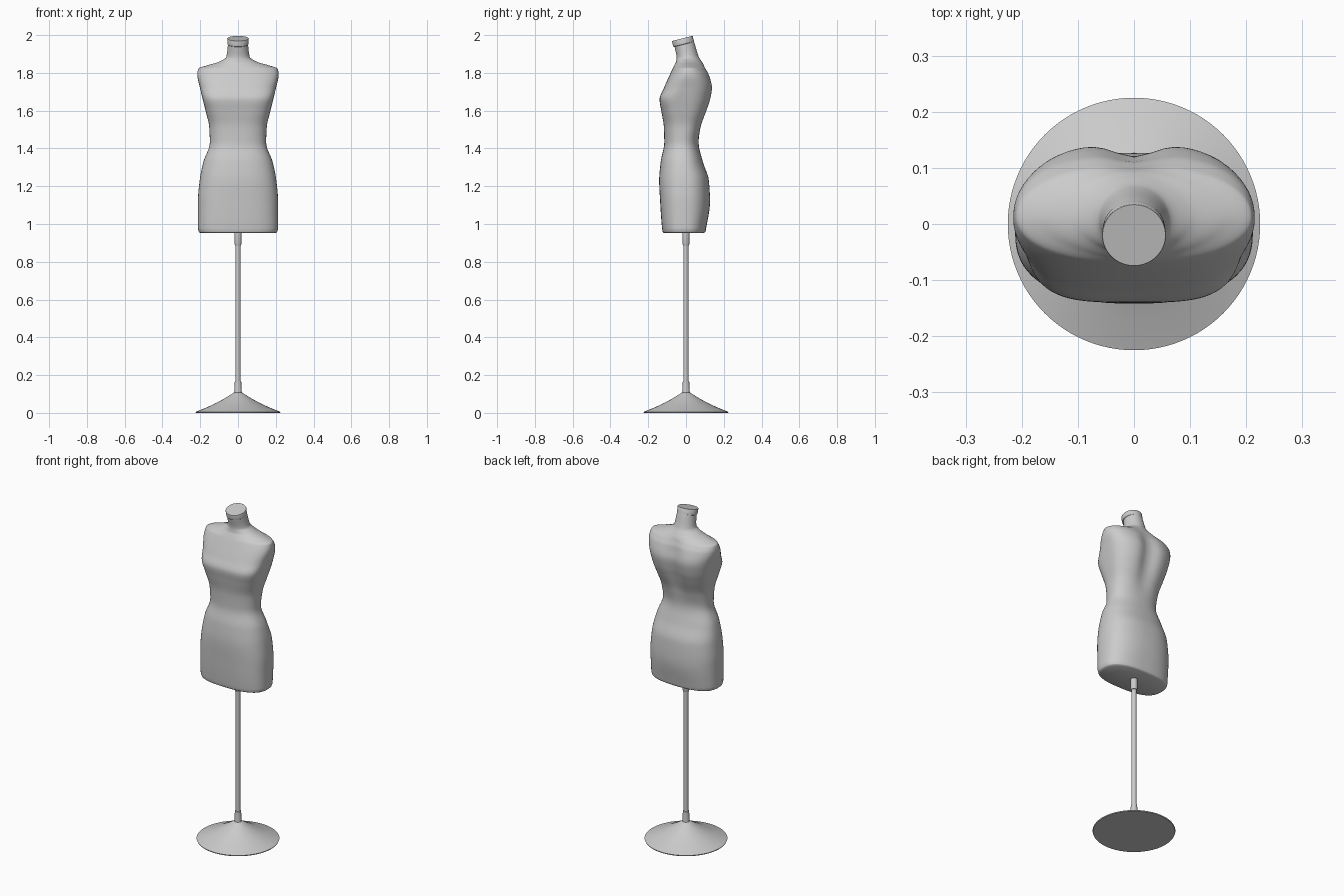
import bpy, bmesh, math
from mathutils import Vector

if "Cube" in bpy.data.objects:
    bpy.data.objects.remove(bpy.data.objects["Cube"])

SEG = 72


def make_object(name, bm, angle=40):
    bmesh.ops.recalc_face_normals(bm, faces=bm.faces)
    mesh = bpy.data.meshes.new(name)
    bm.to_mesh(mesh)
    bm.free()
    obj = bpy.data.objects.new(name, mesh)
    bpy.context.collection.objects.link(obj)
    bpy.ops.object.select_all(action='DESELECT')
    bpy.context.view_layer.objects.active = obj
    obj.select_set(True)
    bpy.ops.object.shade_smooth_by_angle(angle=math.radians(angle))
    return obj


def loft(name, rings, angle=40):
    bm = bmesh.new()
    loops = [[bm.verts.new(p) for p in ring] for ring in rings]
    n = len(rings[0])
    for a, b in zip(loops, loops[1:]):
        for i in range(n):
            j = (i + 1) % n
            bm.faces.new((a[i], a[j], b[j], b[i]))
    bm.faces.new(loops[0][::-1])
    bm.faces.new(loops[-1])
    return make_object(name, bm, angle)


def circle(r, z, n=SEG):
    return [Vector((r * math.cos(2 * math.pi * i / n), r * math.sin(2 * math.pi * i / n), z))
            for i in range(n)]


def turned(name, profile, n=SEG, angle=40):
    return loft(name, [circle(r, z, n) for r, z in profile], angle)


def smoothstep(a, b, x):
    t = min(max((x - a) / (b - a), 0), 1)
    return t * t * (3 - 2 * t)


# Torso sections: z, half width, front y, back y, widest y, front and back squareness
SECTIONS = [
    (0.952, 0.198, -0.116, 0.094, -0.010, 2.7, 2.5),
    (0.958, 0.207, -0.123, 0.102, -0.010, 2.7, 2.5),
    (0.980, 0.212, -0.127, 0.107, -0.010, 2.7, 2.5),
    (1.120, 0.212, -0.137, 0.127, -0.010, 2.6, 2.4),
    (1.230, 0.203, -0.142, 0.121, -0.010, 2.5, 2.4),
    (1.330, 0.183, -0.134, 0.089, -0.015, 2.4, 2.3),
    (1.430, 0.149, -0.115, 0.067, -0.020, 2.4, 2.3),
    (1.510, 0.152, -0.117, 0.082, -0.015, 2.6, 2.4),
    (1.600, 0.172, -0.131, 0.116, -0.005, 3.2, 2.5),
    (1.660, 0.187, -0.140, 0.135, 0.000, 3.6, 2.6),
    (1.720, 0.201, -0.117, 0.144, 0.005, 3.0, 2.6),
    (1.790, 0.215, -0.086, 0.126, 0.010, 2.4, 2.4),
    (1.822, 0.210, -0.071, 0.108, 0.012, 2.1, 2.1),
    (1.840, 0.163, -0.062, 0.098, 0.012, 1.8, 1.8),
    (1.858, 0.102, -0.053, 0.085, 0.010, 1.9, 1.9),
    (1.885, 0.062, -0.050, 0.066, 0.006, 2.0, 2.0),
    (1.960, 0.052, -0.062, 0.040, -0.011, 2.0, 2.0),
]


def spline(rows, steps):
    out = []
    for i in range(len(rows) - 1):
        p0, p1, p2 = rows[max(i - 1, 0)], rows[i], rows[i + 1]
        p3 = rows[min(i + 2, len(rows) - 1)]
        h0, h1, h2 = max(p1[0] - p0[0], 1e-6), p2[0] - p1[0], max(p3[0] - p2[0], 1e-6)
        for s in range(steps):
            t = s / steps
            row = [p1[0] + t * h1]
            for a, b, c, d in list(zip(p0, p1, p2, p3))[1:]:
                k = (c - b) / h1
                ka = (b - a) / h0 if i > 0 else k
                kb = (d - c) / h2 if i < len(rows) - 2 else k
                # harmonic slopes avoid overshoot
                m1 = 2 * ka * k / (ka + k) if ka * k > 0 else 0
                m2 = 2 * kb * k / (kb + k) if kb * k > 0 else 0
                row.append((2*t**3 - 3*t**2 + 1) * b + (t**3 - 2*t**2 + t) * h1 * m1
                           + (3*t**2 - 2*t**3) * c + (t**3 - t**2) * h1 * m2)
            out.append(row)
    out.append(list(rows[-1]))
    return out


def torso_ring(z, hw, front, back, mid, nf, nb):
    groove = 0.024 * smoothstep(1.42, 1.66, z) * (1 - smoothstep(1.74, 1.87, z))
    tilt = 0.25 * smoothstep(1.86, 1.94, z)
    ring = []
    for i in range(SEG):
        a = 2 * math.pi * i / SEG
        c, s = math.cos(a), math.sin(a)
        n, depth = (nb, back - mid) if s > 0 else (nf, mid - front)
        x = math.copysign(hw * abs(c) ** (2 / n), c)
        y = mid + math.copysign(depth * abs(s) ** (2 / n), s)
        if s > 0:
            y -= groove * s * math.exp(-(x / 0.05) ** 2)
        ring.append(Vector((x, y, z + tilt * (y - mid))))
    return ring


loft("torso", [torso_ring(*row) for row in spline(SECTIONS, 6)], 50)

# Tilted neck cap
cap = turned("neck_cap", [(0.054, -0.017), (0.056, -0.015), (0.057, 0.014), (0.056, 0.016)], 64)
cap.location = (0, -0.016, 1.967)
cap.rotation_euler = (math.radians(14), 0, 0)

# Stand
turned("pole", [(0.0135, 0.10), (0.0135, 0.955)], 32)
turned("upper_socket", [(0.016, 0.887), (0.019, 0.895), (0.019, 0.956)], 32)
turned("lower_socket", [(0.021, 0.10), (0.019, 0.125), (0.017, 0.168), (0.014, 0.170)], 32)
turned("base", [(0.223, 0), (0.225, 0.005), (0.17, 0.027), (0.12, 0.050), (0.07, 0.077),
                (0.035, 0.099), (0.018, 0.110)], 96)
